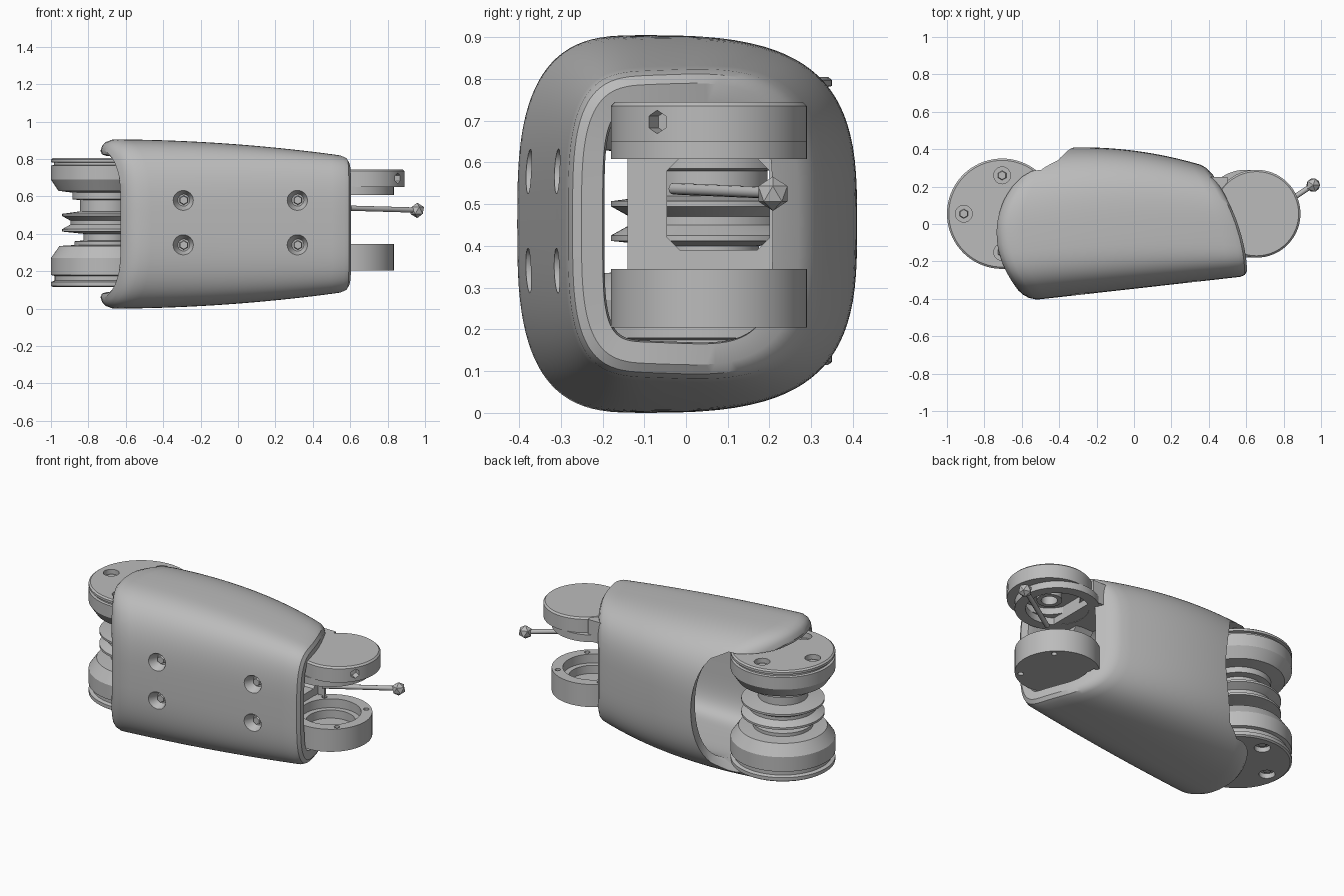
import bpy
import bmesh
import math
from mathutils import Vector, Matrix

default = bpy.data.objects.get("Cube")
if default:
    bpy.data.objects.remove(default, do_unlink=True)

grey = bpy.data.materials.new("plain grey")
grey.use_nodes = True
grey.diffuse_color = (0.5, 0.5, 0.5, 1)
grey.node_tree.nodes["Principled BSDF"].inputs["Base Color"].default_value = (0.5, 0.5, 0.5, 1)


def finish(name, bm):
    bmesh.ops.recalc_face_normals(bm, faces=bm.faces)
    mesh = bpy.data.meshes.new(name)
    bm.to_mesh(mesh)
    bm.free()
    mesh.materials.append(grey)
    ob = bpy.data.objects.new(name, mesh)
    bpy.context.collection.objects.link(ob)
    return ob


def activate(ob):
    bpy.ops.object.select_all(action="DESELECT")
    ob.select_set(True)
    bpy.context.view_layer.objects.active = ob


def smooth(ob):
    activate(ob)
    bpy.ops.object.shade_smooth_by_angle(angle=math.radians(32))


def lathe(name, profile, x=0, y=0, steps=64):
    """Turn an (r, z) profile around a vertical axis at x, y."""
    bm = bmesh.new()
    verts = [bm.verts.new((r, 0, z)) for r, z in profile]
    edges = [bm.edges.new(pair) for pair in zip(verts, verts[1:])]
    bmesh.ops.spin(bm, geom=verts + edges, cent=(0, 0, 0), axis=(0, 0, 1),
                   angle=math.tau, steps=steps)
    bmesh.ops.remove_doubles(bm, verts=bm.verts, dist=1e-4)
    bmesh.ops.translate(bm, verts=bm.verts, vec=(x, y, 0))
    return finish(name, bm)


def rod(name, start, end, r1, r2=None, sides=24):
    """Cylinder or cone between two points."""
    a, b = Vector(start), Vector(end)
    turn = (b - a).to_track_quat("Z", "Y").to_matrix().to_4x4()
    bm = bmesh.new()
    bmesh.ops.create_cone(bm, cap_ends=True, segments=sides, radius1=r1,
                          radius2=r1 if r2 is None else r2, depth=(b - a).length,
                          matrix=Matrix.Translation((a + b) / 2) @ turn)
    return finish(name, bm)


def box(name, low, high, bevel=0.0):
    a, b = Vector(low), Vector(high)
    bm = bmesh.new()
    bmesh.ops.create_cube(bm, size=1, matrix=Matrix.Translation((a + b) / 2)
                          @ Matrix.Diagonal((*(b - a), 1)))
    if bevel:
        along_x = [e for e in bm.edges
                   if abs(e.verts[0].co.x - e.verts[1].co.x) > 1e-4]
        bmesh.ops.bevel(bm, geom=along_x, offset=bevel, segments=1, affect="EDGES")
    return finish(name, bm)


def cut(ob, cutter):
    cutter.hide_render = True
    mod = ob.modifiers.new("cut", "BOOLEAN")
    mod.operation = "DIFFERENCE"
    mod.solver = "EXACT"
    mod.object = cutter
    activate(ob)
    bpy.ops.object.modifier_apply(modifier=mod.name)
    bpy.data.objects.remove(cutter, do_unlink=True)


# Shell: tapered hollow sleeve whose two ends follow curves in plan
def front_y(x):
    return -0.41 + 0.112 * (x + 0.57)


def shell_point(u, inset, power, angle):
    c, s = math.cos(angle), math.sin(angle)
    c = math.copysign(abs(c) ** (2 / power), c)
    s = math.copysign(abs(s) ** (2 / power), s)
    y = 0
    for _ in range(8):
        left = -0.735 + 1.25 * (y + 0.05) ** 2
        right = 0.555 - 0.35 * y - 0.6 * y * y
        x = left + (right - left) * u
        near, far = front_y(x), 0.41 - 0.23 * (x + 0.28) ** 2
        mid = near * 0.6 + far * 0.4
        y = mid + c * ((far - mid if c > 0 else mid - near) - inset)
    half = 0.4525 - 0.055 * (x + 0.7) ** 2
    return x, y, 0.4525 + s * (half - inset)


rings = [(0, 0.06, 3), (0.006, 0.035, 3), (0.02, 0.014, 3)]
rings += [(0.05 + 0.92 * i / 18, 0, 3 + 0.5 * i / 18) for i in range(19)]
rings += [(0.99, 0.008, 3.5), (1, 0.028, 3.5), (0.995, 0.08, 4.5)]
rings += [(0.97 - 0.95 * i / 12, 0.088, 4.5) for i in range(13)]
rings += [(0.004, 0.08, 4)]
count = 96
bm = bmesh.new()
loops = [[bm.verts.new(shell_point(*ring, math.tau * i / count)) for i in range(count)]
         for ring in rings]
for a, b in zip(loops, loops[1:] + loops[:1]):
    for i in range(count):
        j = (i + 1) % count
        bm.faces.new((a[i], a[j], b[j], b[i]))
shell = finish("shell", bm)

# Rounded clearance through the shell's back wall
barrel = [(0, 0.085)]
for i in range(17):
    t = -1 + i / 8
    barrel.append((0.27 + 0.21 * math.sqrt(1 - t * t), 0.4525 + 0.3675 * t))
barrel.append((0, 0.82))
cut(shell, lathe("clearance_cutter", barrel, -0.75, 0.2))

# Countersunk screws in the front wall
for x in (-0.29, 0.32):
    for z in (0.34, 0.58):
        y = front_y(x)
        cut(shell, rod("countersink_cutter", (x, y - 0.02, z), (x, y + 0.05, z), 0.064, 0.032))
        rod("shell_screw", (x, y + 0.054, z), (x, y + 0.032, z), 0.026, 0.022, 6)
smooth(shell)

# Spool: two flanged discs, hub and grooved pulley
jx, jy = -0.705, 0.055
spool = lathe("joint_spool", [
    (0, 0.805), (0.285, 0.805), (0.295, 0.797), (0.295, 0.783), (0.28, 0.78), (0.28, 0.768),
    (0.295, 0.765), (0.295, 0.69), (0.255, 0.63), (0.18, 0.62), (0.18, 0.585), (0.14, 0.58),
    (0.14, 0.52), (0.235, 0.507), (0.235, 0.495), (0.19, 0.47), (0.19, 0.45), (0.235, 0.425),
    (0.235, 0.412), (0.12, 0.4), (0.12, 0.365), (0.17, 0.36), (0.17, 0.34), (0.25, 0.335),
    (0.295, 0.27), (0.295, 0.18), (0.275, 0.175), (0.275, 0.15), (0.295, 0.143),
    (0.295, 0.122), (0.285, 0.115), (0, 0.115)], jx, jy, 72)
for k in range(4):
    x = jx + 0.205 * math.cos(k * math.pi / 2)
    y = jy + 0.205 * math.sin(k * math.pi / 2)
    for face, inward in ((0.805, -1), (0.115, 1)):
        cut(spool, rod("bolt_hole_cutter", (x, y, face - inward * 0.01),
                       (x, y, face + inward * 0.03), 0.045))
        rod("spool_bolt", (x, y, face + inward * 0.032), (x, y, face + inward * 0.018),
            0.026, 0.022, 6)
smooth(spool)

# Fork: frame inside the shell with an opening, and two short arms
frame = box("fork_frame", (0.28, -0.14, 0.205), (0.4, 0.25, 0.745))
cut(frame, box("window_cutter", (0.2, -0.045, 0.39), (0.5, 0.2, 0.61), 0.03))
box("upper_arm", (0.38, -0.14, 0.61), (0.5, 0.25, 0.742))
box("lower_arm", (0.36, -0.14, 0.207), (0.41, 0.25, 0.343))

# Upper fork disc, hollow underneath with a small hub
upper = lathe("upper_fork_disc", [
    (0, 0.745), (0.225, 0.745), (0.235, 0.735), (0.235, 0.65), (0.17, 0.65), (0.17, 0.69),
    (0.07, 0.69), (0.07, 0.64), (0.045, 0.64), (0.045, 0.69), (0, 0.69)], 0.655, 0.055)
out = Vector((0.85, -0.53, 0))
hub = Vector((0.655, 0.055, 0.697))
cut(upper, rod("side_hole_cutter", hub + out * 0.19, hub + out * 0.26, 0.028, sides=6))
smooth(upper)
smooth(lathe("upper_fork_rim", [(0.235, 0.652), (0.235, 0.608), (0.175, 0.608),
                                (0.175, 0.652), (0.235, 0.652)], 0.598, 0.055))

# Lower fork cup, open at the top with a stepped recess
cup = lathe("lower_fork_cup", [
    (0, 0.205), (0.235, 0.205), (0.235, 0.345), (0.172, 0.345), (0.172, 0.29),
    (0.14, 0.29), (0.14, 0.24), (0, 0.24)], 0.598, 0.055)
for k in range(4):
    a = math.pi / 4 + k * math.pi / 2
    x, y = 0.598 + 0.203 * math.cos(a), 0.055 + 0.203 * math.sin(a)
    for z in (0.345, 0.205):
        cut(cup, rod("rim_hole_cutter", (x, y, z - 0.02), (x, y, z + 0.02), 0.016, sides=12))
smooth(cup)

# Pin with a faceted knob
smooth(rod("pin", (0.6, -0.03, 0.537), (0.95, 0.205, 0.527), 0.014, sides=12))
bm = bmesh.new()
bmesh.ops.create_icosphere(bm, subdivisions=1, radius=0.041,
                           matrix=Matrix.Translation((0.958, 0.208, 0.525)))
finish("pin_knob", bm)
